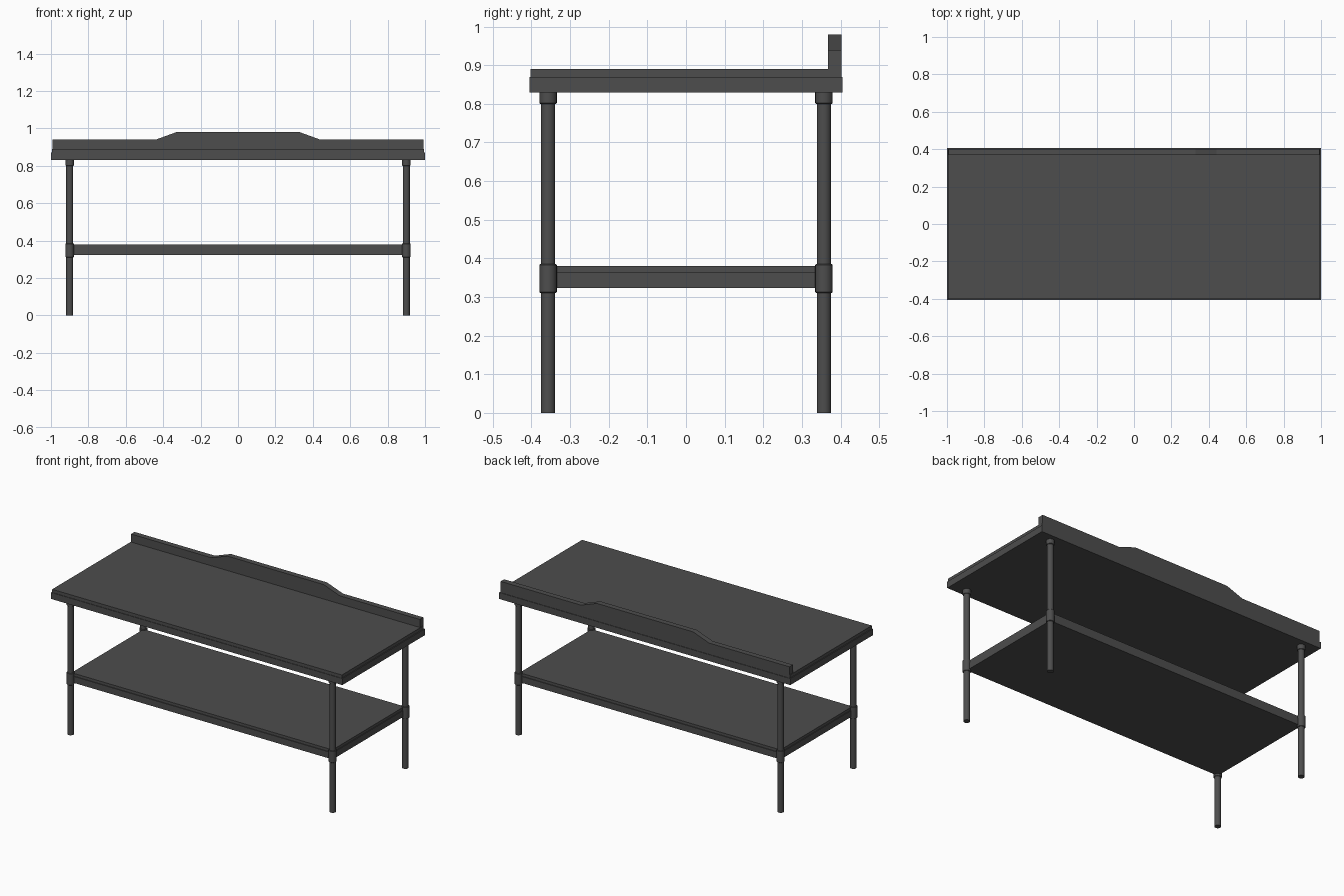
import bpy, bmesh

if "Cube" in bpy.data.objects:
    bpy.data.objects.remove(bpy.data.objects["Cube"])

LEG_X, LEG_Y = 0.90, 0.357

# Dark metal used on every part
DARK = bpy.data.materials.new("dark_metal")
DARK.diffuse_color = (0.075, 0.075, 0.075, 1)
DARK.use_nodes = True
DARK.node_tree.nodes["Principled BSDF"].inputs["Base Color"].default_value = DARK.diffuse_color


def finish(name, bm, bevel=0.0, smooth=False):
    bmesh.ops.recalc_face_normals(bm, faces=bm.faces[:])
    mesh = bpy.data.meshes.new(name)
    bm.to_mesh(mesh)
    bm.free()
    mesh.materials.append(DARK)
    ob = bpy.data.objects.new(name, mesh)
    bpy.context.collection.objects.link(ob)
    if bevel:
        m = ob.modifiers.new("edge_softening", 'BEVEL')
        m.width = bevel
        m.segments = 1
        m.limit_method = 'ANGLE'
        m.angle_limit = 0.7
    if smooth:
        bpy.ops.object.select_all(action='DESELECT')
        ob.select_set(True)
        bpy.context.view_layer.objects.active = ob
        bpy.ops.object.shade_smooth_by_angle(angle=0.6)
    return ob


def box(name, x, y0, y1, z0, z1):
    bm = bmesh.new()
    bmesh.ops.create_cube(bm, size=1)
    for v in bm.verts:
        v.co = (2 * x * v.co.x,
                y0 + (v.co.y + 0.5) * (y1 - y0),
                z0 + (v.co.z + 0.5) * (z1 - z0))
    return finish(name, bm)


def tube(name, x, y, z0, z1, r, bevel=0.0):
    bm = bmesh.new()
    bmesh.ops.create_cone(bm, cap_ends=True, segments=20,
                          radius1=r, radius2=r, depth=z1 - z0)
    bmesh.ops.translate(bm, verts=bm.verts[:], vec=(x, y, (z0 + z1) / 2))
    return finish(name, bm, bevel, True)


# Worktop: rim band with a slightly inset surface sheet
box("worktop_rim", 1.0, -0.405, 0.405, 0.83, 0.87)
box("worktop_surface", 0.995, -0.402, 0.40, 0.869, 0.89)

# Rear upstand with a raised centre section
half = [(0.33, 0.98), (0.44, 0.94), (0.992, 0.94), (0.992, 0.87)]
profile = half + [(-x, z) for x, z in reversed(half)]
bm = bmesh.new()
face = bm.faces.new([bm.verts.new((x, 0.368, z)) for x, z in profile])
ext = bmesh.ops.extrude_face_region(bm, geom=[face])
bmesh.ops.translate(bm, vec=(0, 0.034, 0),
                    verts=[g for g in ext["geom"] if isinstance(g, bmesh.types.BMVert)])
finish("rear_upstand", bm)

# Lower shelf
box("shelf_rim", LEG_X, -LEG_Y, LEG_Y, 0.323, 0.363)
box("shelf_surface", LEG_X - 0.004, -LEG_Y + 0.004, LEG_Y - 0.004, 0.362, 0.38)

# Legs with top sockets and shelf collars
for sx, side in ((-1, "left"), (1, "right")):
    for sy, end in ((-1, "front"), (1, "back")):
        x, y, tag = sx * LEG_X, sy * LEG_Y, f"{end}_{side}"
        tube(f"leg_{tag}", x, y, 0.0, 0.835, 0.0185)
        tube(f"leg_socket_{tag}", x, y, 0.80, 0.835, 0.0225, 0.002)
        tube(f"shelf_collar_{tag}", x, y, 0.311, 0.385, 0.0225, 0.002)
